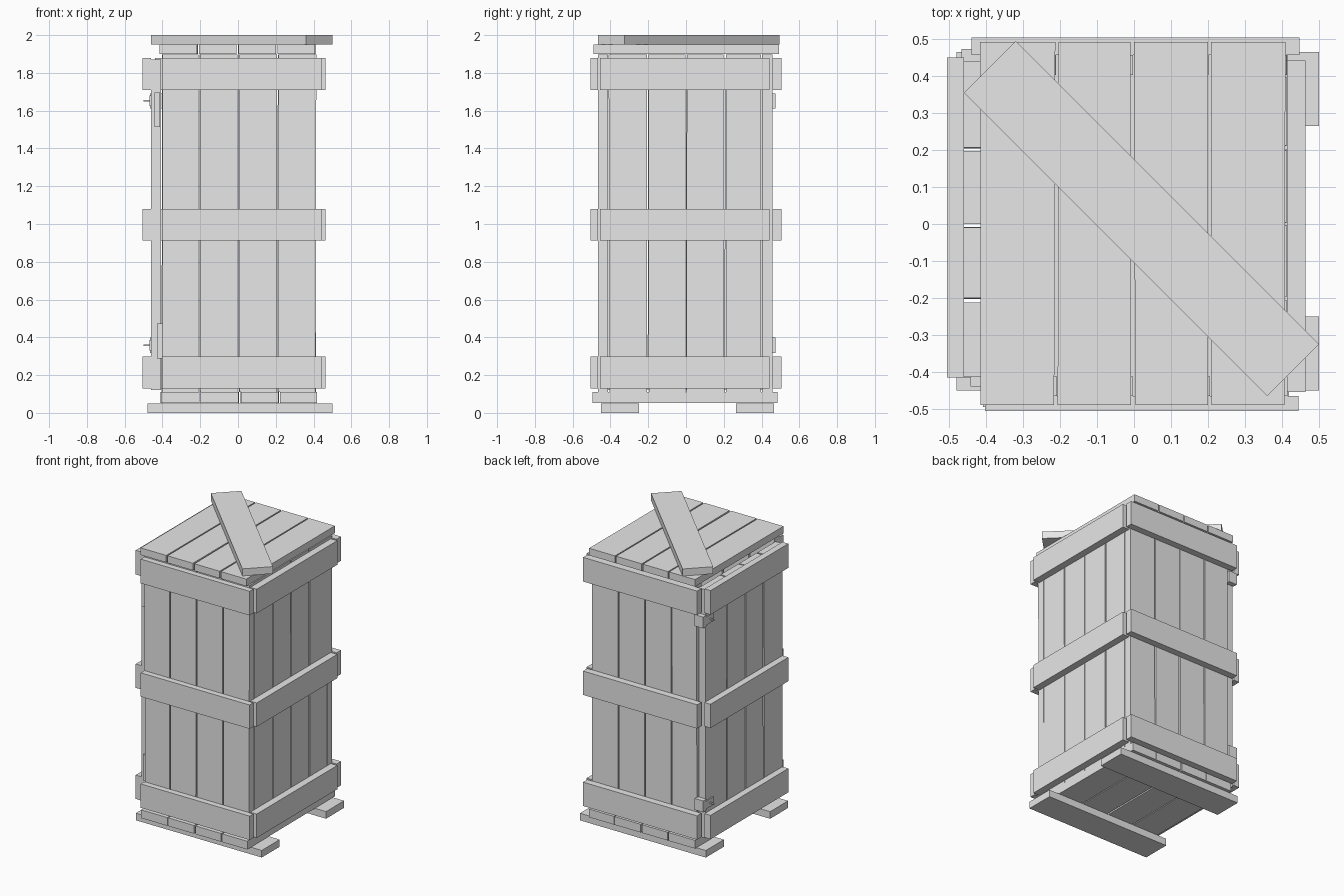
import bpy, bmesh, math, random
from mathutils import Matrix, Vector

random.seed(4)
if "Cube" in bpy.data.objects:
    bpy.data.objects.remove(bpy.data.objects["Cube"], do_unlink=True)

wood = bpy.data.materials.new("light_grey")
grey = (0.8, 0.8, 0.8, 1)
wood.diffuse_color = grey
wood.use_nodes = True
for node in wood.node_tree.nodes:
    if node.type == 'BSDF_PRINCIPLED':
        node.inputs["Base Color"].default_value = grey


def box(name, x, y, z, rot=0.0, wobble=None):
    """Box from (min, max) ranges; wobble = (axis, amount) makes rough-cut edges."""
    lo, hi = Vector((x[0], y[0], z[0])), Vector((x[1], y[1], z[1]))
    bm = bmesh.new()
    bmesh.ops.create_cube(bm, size=1, matrix=Matrix.Diagonal((*(hi - lo), 1)))
    if wobble:
        axis, amount = wobble
        long_axis = max(range(3), key=lambda i: hi[i] - lo[i])
        shift = {}
        for v in bm.verts:
            key = (v.co[axis] > 0, v.co[long_axis] > 0)
            if key not in shift:
                shift[key] = random.uniform(0, amount)
            v.co[axis] -= math.copysign(shift[key], v.co[axis])
    mesh = bpy.data.meshes.new(name)
    bm.to_mesh(mesh)
    bm.free()
    mesh.materials.append(wood)
    ob = bpy.data.objects.new(name, mesh)
    ob.location = (lo + hi) / 2
    ob.rotation_euler.z = rot
    bpy.context.collection.objects.link(ob)
    return ob


def planks(name, axis, cuts, others):
    """Row of planks side by side along one axis, with thin gaps at the cuts."""
    for i, (a, b) in enumerate(zip(cuts, cuts[1:])):
        first, last = i == 0, i == len(cuts) - 2
        span = (a if first else a + 0.002, b if last else b - 0.002)
        ranges = list(others)
        ranges.insert(axis, span)
        box(f"{name}_{i + 1}", *ranges, wobble=(axis, 0.005))


# Skids under the crate
box("front_skid", (-0.48, 0.5), (-0.45, -0.25), (0, 0.05))
box("back_skid", (-0.48, 0.5), (0.265, 0.465), (0, 0.05))

# Floor and lid
planks("floor_plank", 0, (-0.41, -0.2, 0.01, 0.22, 0.42), ((-0.495, 0.485), (0.052, 0.11)))
planks("lid_plank", 0, (-0.42, -0.21, -0.003, 0.205, 0.41), ((-0.49, 0.493), (1.9, 1.95)))

# Four hollow walls
wall = (0.11, 1.897)
planks("front_plank", 0, (-0.405, -0.205, 0.003, 0.21, 0.415), ((-0.465, -0.412), wall))
planks("back_plank", 0, (-0.405, -0.208, 0.0, 0.205, 0.415), ((0.403, 0.457), wall))
planks("left_plank", 1, (-0.41, -0.203, 0.0, 0.205, 0.402), ((0.362, 0.413), wall))
planks("right_plank", 1, (-0.415, -0.207, -0.003, 0.2, 0.44), ((-0.46, -0.408), (0.12, 1.87)))

# Three bands of battens around the walls
for level, z in (("lower", (0.13, 0.298)), ("middle", (0.912, 1.08)), ("upper", (1.71, 1.88))):
    box(f"{level}_front_batten", (-0.403, 0.445), (-0.506, -0.465), z)
    box(f"{level}_back_batten", (-0.44, 0.448), (0.457, 0.505), z)
    box(f"{level}_left_batten", (0.414, 0.464), (-0.455, 0.442), z)
    box(f"{level}_right_batten", (-0.506, -0.46), (-0.415, 0.45), z)

# Hinges at the back corner and latches at the front corner
for level, hinge, latch, x in (("lower", 0.358, 0.38, -0.415), ("upper", 1.652, 1.605, -0.427)):
    box(f"{level}_hinge_block", (-0.466, -0.4), (0.44, 0.474), (hinge - 0.04, hinge + 0.04))
    box(f"{level}_hinge_leaf", (-0.468, -0.46), (0.36, 0.45), (hinge - 0.028, hinge + 0.028))
    box(f"{level}_hinge_pin", (-0.5, -0.46), (0.395, 0.405), (hinge - 0.004, hinge + 0.004))
    box(f"{level}_latch", (x - 0.015, x + 0.015), (-0.44, -0.412), (latch - 0.092, latch + 0.092))

# Loose board lying diagonally across the lid
half_length, half_width = 0.58, 0.099
board = box("loose_board", (-half_length, half_length), (-half_width, half_width),
            (1.95, 2.0), rot=-math.pi / 4)
board.location.x, board.location.y = 0.02, 0.015
